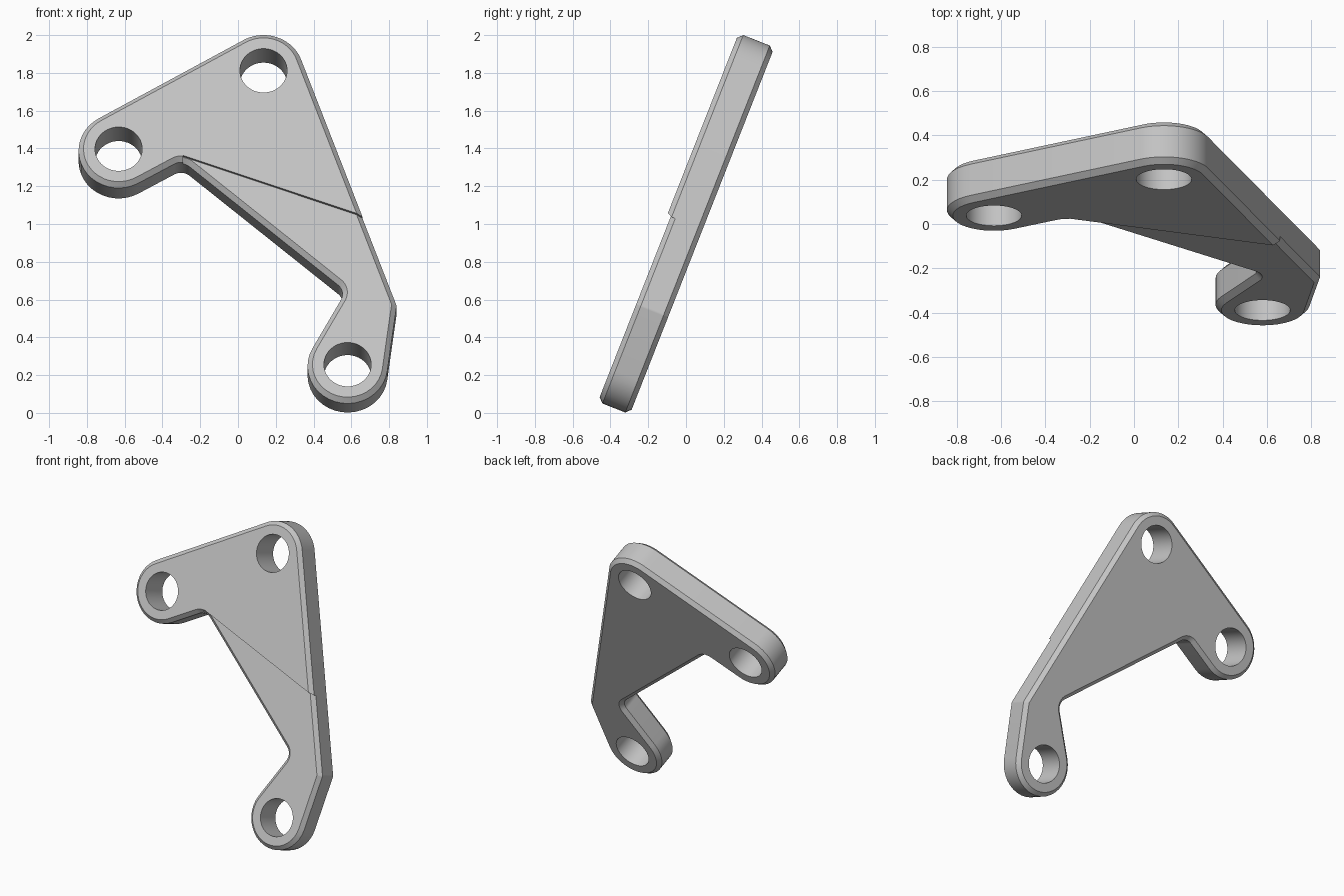
import bpy, bmesh, math
from mathutils import Vector

if "Cube" in bpy.data.objects:
    bpy.data.objects.remove(bpy.data.objects["Cube"], do_unlink=True)

TILT = math.radians(68.5)
CHAMFER = 0.026
BACK, FRONT_LOW, FRONT_HIGH = 0.274, 0.456, 0.477
BOSS, HOLE, FILLET = 0.212, 0.125, -0.07
HOLES = [(-0.632, 1.314), (0.135, 1.76), (0.58, 0.096)]

# Clockwise outline as a belt round circles; a negative radius is a hollow fillet
BELT = [(*HOLES[0], BOSS), (*HOLES[1], BOSS), (0.811, 0.437, CHAMFER + 0.002),
        (*HOLES[2], BOSS), (0.483, 0.506, FILLET), (-0.302, 1.178, FILLET)]

metal = bpy.data.materials.new("grey metal")
metal.use_nodes = True
GREY = (0.55, 0.55, 0.55, 1)
metal.diffuse_color = GREY
metal.node_tree.nodes["Principled BSDF"].inputs["Base Color"].default_value = GREY


def outline(inset, steps=20):
    """Outline points, moved inwards by inset."""
    circles = [(Vector((x, y)), r - inset) for x, y, r in BELT]
    normals = []
    for i, (c, r) in enumerate(circles):
        c2, r2 = circles[(i + 1) % len(circles)]
        d = c2 - c
        k = (r - r2) / d.length
        d.normalize()
        normals.append(d * k + Vector((-d.y, d.x)) * math.sqrt(1 - k * k))
    points = []
    for i, (c, r) in enumerate(circles):
        a, b = (math.atan2(n.y, n.x) for n in (normals[i - 1], normals[i]))
        turn = (b - a) % math.tau
        if r > 0:
            turn -= math.tau
        for s in range(steps + 1):
            t = a + turn * s / steps
            points.append(c + Vector((math.cos(t), math.sin(t))) * r)
    return points


def solid(name, layers):
    """Stack matching rings (points, height) into a closed tilted solid."""
    bm = bmesh.new()
    rings = [[bm.verts.new((p[0], p[1], h)) for p in pts] for pts, h in layers]
    n = len(rings[0])
    for lower, upper in zip(rings, rings[1:]):
        for i in range(n):
            j = (i + 1) % n
            bm.faces.new((lower[i], lower[j], upper[j], upper[i]))
    bm.faces.new(rings[0])
    bm.faces.new(rings[-1])
    bmesh.ops.recalc_face_normals(bm, faces=bm.faces)
    mesh = bpy.data.meshes.new(name)
    bm.to_mesh(mesh)
    bm.free()
    mesh.materials.append(metal)
    obj = bpy.data.objects.new(name, mesh)
    obj.rotation_euler.x = TILT
    bpy.context.collection.objects.link(obj)
    return obj


def plate(name, front):
    edge, face = outline(0), outline(CHAMFER)
    return solid(name, [(face, BACK), (edge, BACK + CHAMFER),
                        (edge, front - CHAMFER), (face, front)])


def cut(obj, tool, operation):
    bpy.ops.object.select_all(action='DESELECT')
    bpy.context.view_layer.objects.active = obj
    obj.select_set(True)
    mod = obj.modifiers.new("cut", 'BOOLEAN')
    mod.operation, mod.object, mod.solver = operation, tool, 'EXACT'
    bpy.ops.object.modifier_apply(modifier=mod.name)


# Thick upper plate and slightly thinner lower arm, meeting at a slanted step
upper_plate = plate("upper_plate", FRONT_HIGH)
lower_arm = plate("lower_arm", FRONT_LOW)

wedge = [(-0.29, 1.277), (1.2, 0.743), (1.2, -0.5), (-0.3, -0.5)]
tools = [solid("arm_region", [(wedge, 0), (wedge, 1)])]
cut(upper_plate, tools[0], 'DIFFERENCE')
cut(lower_arm, tools[0], 'INTERSECT')

# Bolt holes
for i, (x, y) in enumerate(HOLES):
    ring = [(x + HOLE * math.cos(math.tau * k / 48),
             y + HOLE * math.sin(math.tau * k / 48)) for k in range(48)]
    tools.append(solid("hole_cutter", [(ring, 0), (ring, 1)]))
    cut(lower_arm if i == 2 else upper_plate, tools[-1], 'DIFFERENCE')

for tool in tools:
    bpy.data.objects.remove(tool, do_unlink=True)

for obj in (upper_plate, lower_arm):
    bpy.ops.object.select_all(action='DESELECT')
    bpy.context.view_layer.objects.active = obj
    obj.select_set(True)
    bpy.ops.object.shade_smooth_by_angle(angle=math.radians(30))
